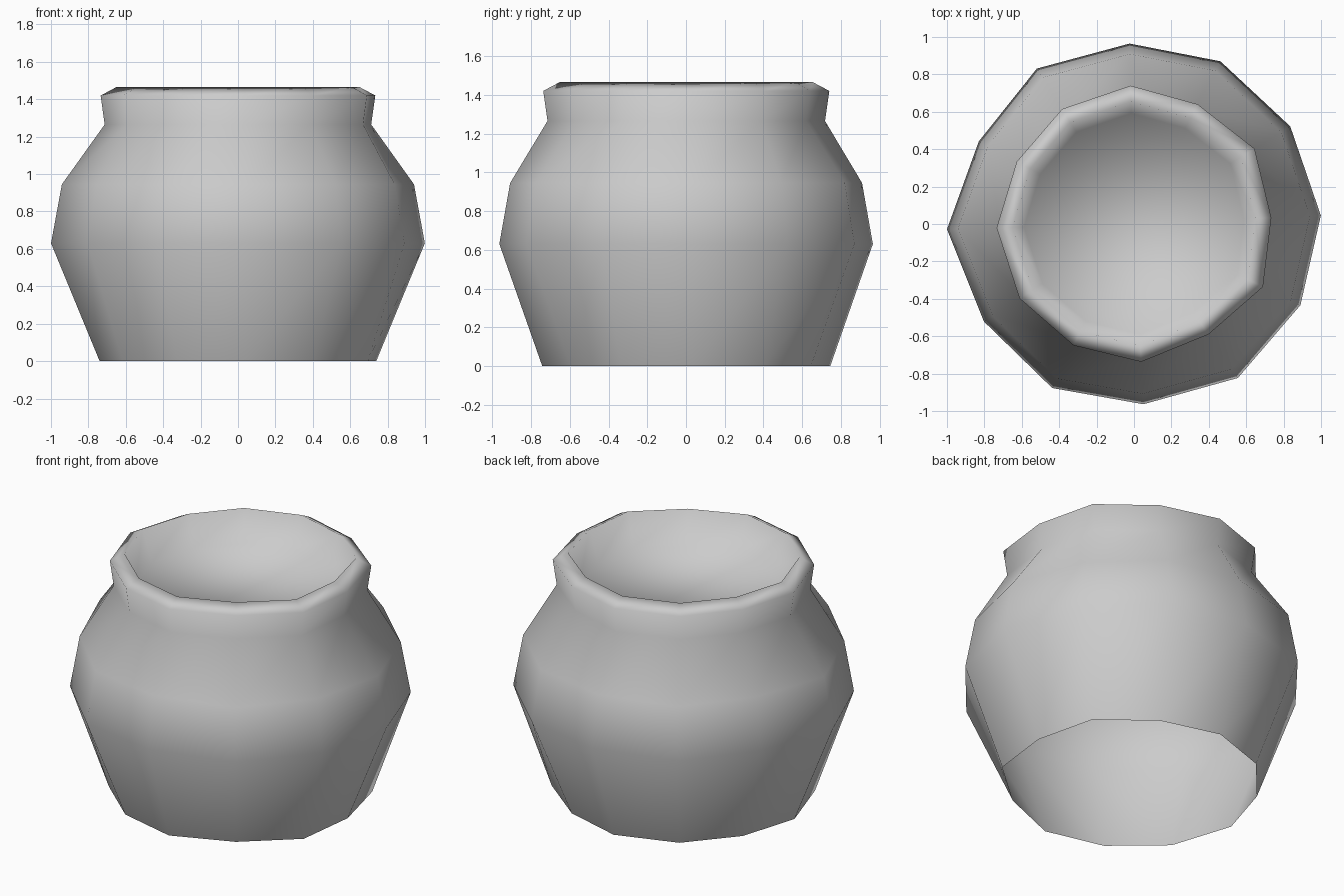
import bpy
import bmesh
from math import radians, cos, sin

# Remove the default cube only
cube = bpy.data.objects.get("Cube")
if cube:
    bpy.data.objects.remove(cube, do_unlink=True)

# One plain clay colour
clay = bpy.data.materials.new("grey_clay")
clay.use_nodes = True
grey = (0.6, 0.6, 0.6, 1.0)
clay.diffuse_color = grey
clay.node_tree.nodes["Principled BSDF"].inputs["Base Color"].default_value = grey

# Slightly uneven hand-made cross-sections, twelve sides each
angles = [2.6, 32, 62, 91.4, 122, 152, 181.6, 213, 243.5, 273, 304, 334]
belly = [1.0, 0.985, 0.985, 0.965, 0.98, 0.94, 1.0, 0.957, 0.98, 0.965, 0.993, 0.99]
mouth = [0.735, 0.76, 0.725, 0.74, 0.725, 0.71, 0.735, 0.73, 0.725, 0.738, 0.712, 0.767]

# Profile from the open foot up over the rim and down to the inner floor:
# cross-section, scale, height
profile = [
    (mouth, 1.007, 0.0),    # foot
    (belly, 1.0, 0.63),     # widest part
    (belly, 0.942, 0.945),  # shoulder
    (mouth, 0.97, 1.265),   # neck
    (mouth, 1.0, 1.42),     # lip
    (mouth, 0.885, 1.465),  # rim top
    (mouth, 0.8, 1.27),     # inner floor
]


def add_ring(bm, section, scale, height):
    return [bm.verts.new((r * scale * cos(radians(a)), r * scale * sin(radians(a)), height))
            for a, r in zip(angles, section)]


# Pot body, bridged ring by ring
bm = bmesh.new()
rings = [add_ring(bm, *row) for row in profile]
count = len(angles)
for low, high in zip(rings, rings[1:]):
    for i in range(count):
        j = (i + 1) % count
        bm.faces.new((low[i], low[j], high[j], high[i]))

# Inner floor
bm.faces.new(rings[-1])

for face in bm.faces:
    face.smooth = True

mesh = bpy.data.meshes.new("pot")
bm.to_mesh(mesh)
bm.free()
mesh.materials.append(clay)
pot = bpy.data.objects.new("pot", mesh)
bpy.context.collection.objects.link(pot)
